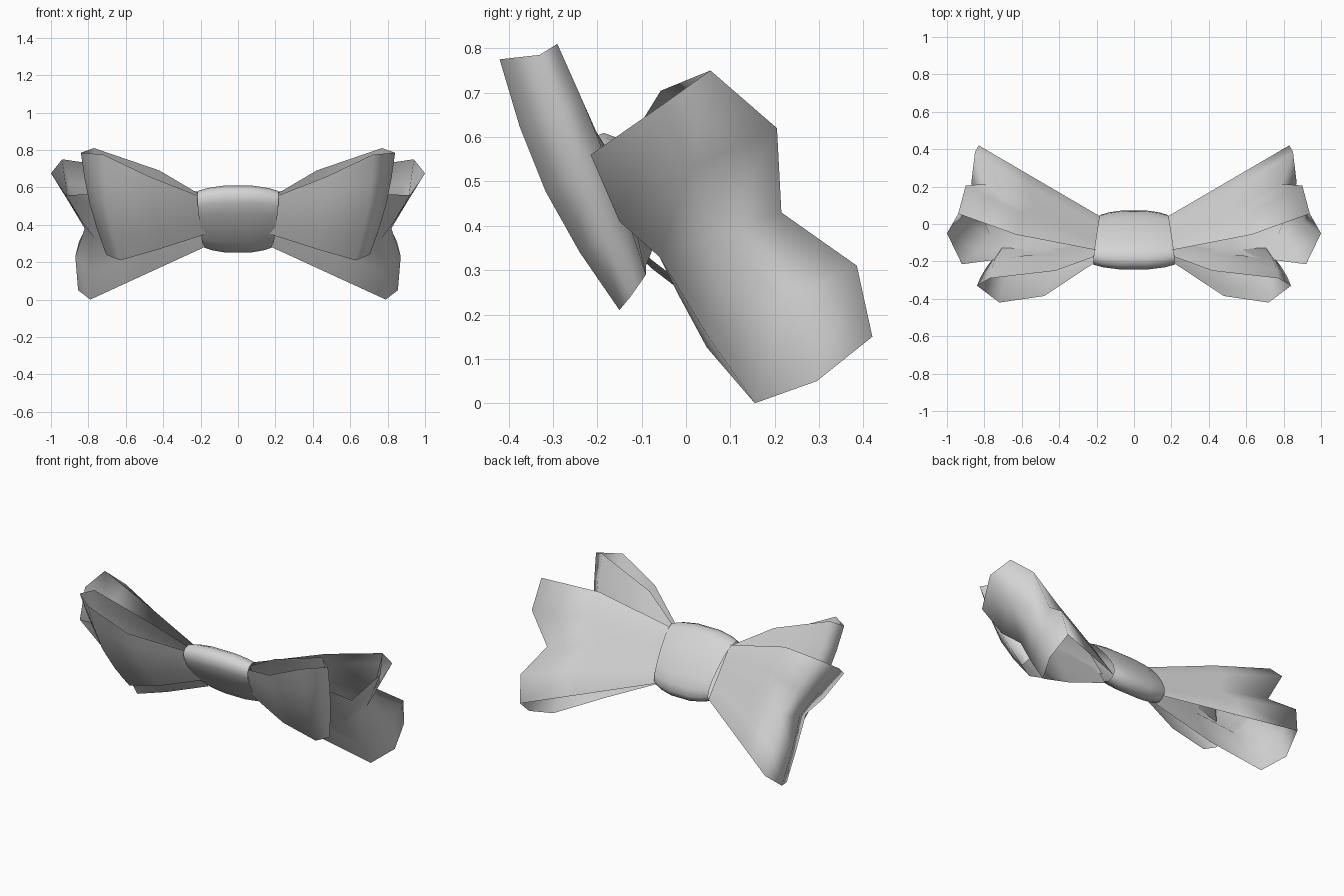
import bpy
from math import sin, cos, pi, copysign
from mathutils import Vector

if "Cube" in bpy.data.objects:
    bpy.data.objects.remove(bpy.data.objects["Cube"], do_unlink=True)

grey = bpy.data.materials.new("plain_grey")
grey.use_nodes = True
COLOUR = (0.66, 0.66, 0.66, 1)
grey.diffuse_color = COLOUR
grey.node_tree.nodes["Principled BSDF"].inputs["Base Color"].default_value = COLOUR


def sheet(name, rows, closed=False):
    """Skin a grid of points, row by row; closed rows wrap, open ones are mirrored."""
    n, m = len(rows), len(rows[0])
    verts = [p for row in rows for p in row]
    faces = [(i * m + j, i * m + (j + 1) % m, (i + 1) * m + (j + 1) % m, (i + 1) * m + j)
             for i in range(n - 1) for j in range(m if closed else m - 1)]
    mesh = bpy.data.meshes.new(name)
    mesh.from_pydata(verts, [], faces)
    mesh.materials.append(grey)
    obj = bpy.data.objects.new(name, mesh)
    bpy.context.collection.objects.link(obj)
    bpy.ops.object.select_all(action='DESELECT')
    obj.select_set(True)
    bpy.context.view_layer.objects.active = obj
    bpy.ops.object.shade_smooth_by_angle(angle=2.2)
    if not closed:
        mod = obj.modifiers.new("other_side", 'MIRROR')
        mod.use_axis = (True, False, False)


# Knot: a thin tilted band, fuller in the middle and wider at the top
CENTRE = Vector((0, -0.085, 0.43))
UP = Vector((0, -0.64, 0.77)) * 0.215
FRONT = Vector((0, -0.77, -0.64)) * 0.08
knot = []
for t, size in ((-1, 0.84), (-0.75, 0.93), (-0.35, 1), (0.35, 1), (0.75, 0.93), (1, 0.84)):
    ring = []
    for k in range(16):
        c, s = cos(pi * k / 8), sin(pi * k / 8)
        p = UP * copysign(abs(c) ** 0.8, c) + FRONT * copysign(abs(s) ** 0.8, s)
        q = CENTRE + p * size
        ring.append((t * (0.2 - 0.08 * p.y + 0.04 * p.z), q.y, q.z))
    knot.append(ring)
sheet("knot", knot, closed=True)

# Front loops: ribbon running out along the front, round the fold and back behind
LEAN = Vector((0, -0.90, -0.43))
loop_top = [(0.20, -0.20, 0.55), (0.48, -0.385, 0.66), (0.72, -0.42, 0.775), (0.84, -0.33, 0.785),
            (0.77, -0.29, 0.81), (0.42, -0.25, 0.69), (0.20, -0.17, 0.56)]
loop_bottom = [(0.17, -0.11, 0.35), (0.42, -0.165, 0.27), (0.63, -0.15, 0.21), (0.705, -0.125, 0.24),
               (0.67, -0.09, 0.29), (0.42, -0.09, 0.31), (0.17, -0.07, 0.36)]
bulge = [0, 0.02, 0.035, 0.01, -0.01, -0.02, 0]
rows = []
for i in range(5):
    t = i / 4
    row = []
    for low, high, out in zip(loop_bottom, loop_top, bulge):
        p = Vector(low).lerp(Vector(high), t) + LEAN * out * sin(pi * t)
        row.append(p + Vector((0.02 * sin(pi * t) * (high[0] > 0.7), 0, 0)))
    rows.append(row)
sheet("front_loops", rows)

# Back loops: larger folded ribbons, pinched half way up the fold.
# Each row, lowest first, gives the front corner, the fold and the back corner.
fold_rows = [
    ((0.79, 0.155, 0.0), (0.855, 0.295, 0.05), (0.83, 0.42, 0.15)),
    ((0.78, 0.05, 0.15), (0.87, 0.22, 0.23), (0.85, 0.385, 0.31)),
    ((0.77, -0.06, 0.33), (0.82, 0.07, 0.38), (0.79, 0.215, 0.43)),
    ((0.83, -0.15, 0.41), (0.91, 0.01, 0.53), (0.90, 0.205, 0.62)),
    ((0.92, -0.215, 0.56), (1.0, -0.05, 0.675), (0.94, 0.055, 0.75))]
front_low, front_high = Vector((0.18, -0.03, 0.28)), Vector((0.20, -0.165, 0.52))
back_low, back_high = Vector((0.18, 0.04, 0.30)), Vector((0.20, -0.14, 0.57))
rows = []
for i, (front, fold, back) in enumerate(fold_rows):
    t = i / 4
    a, b = front_low.lerp(front_high, t), back_low.lerp(back_high, t)
    front, fold, back = Vector(front), Vector(fold), Vector(back)
    sag = Vector((0, 0.02 * t - 0.025 * (1 - t), 0.02 * t))
    rows.append([a, a.lerp(front, 0.55) + sag, front, fold, back,
                 b.lerp(back, 0.58) + Vector((0, -0.03 * t, 0.03 * t)), b])
sheet("back_loops", rows)
